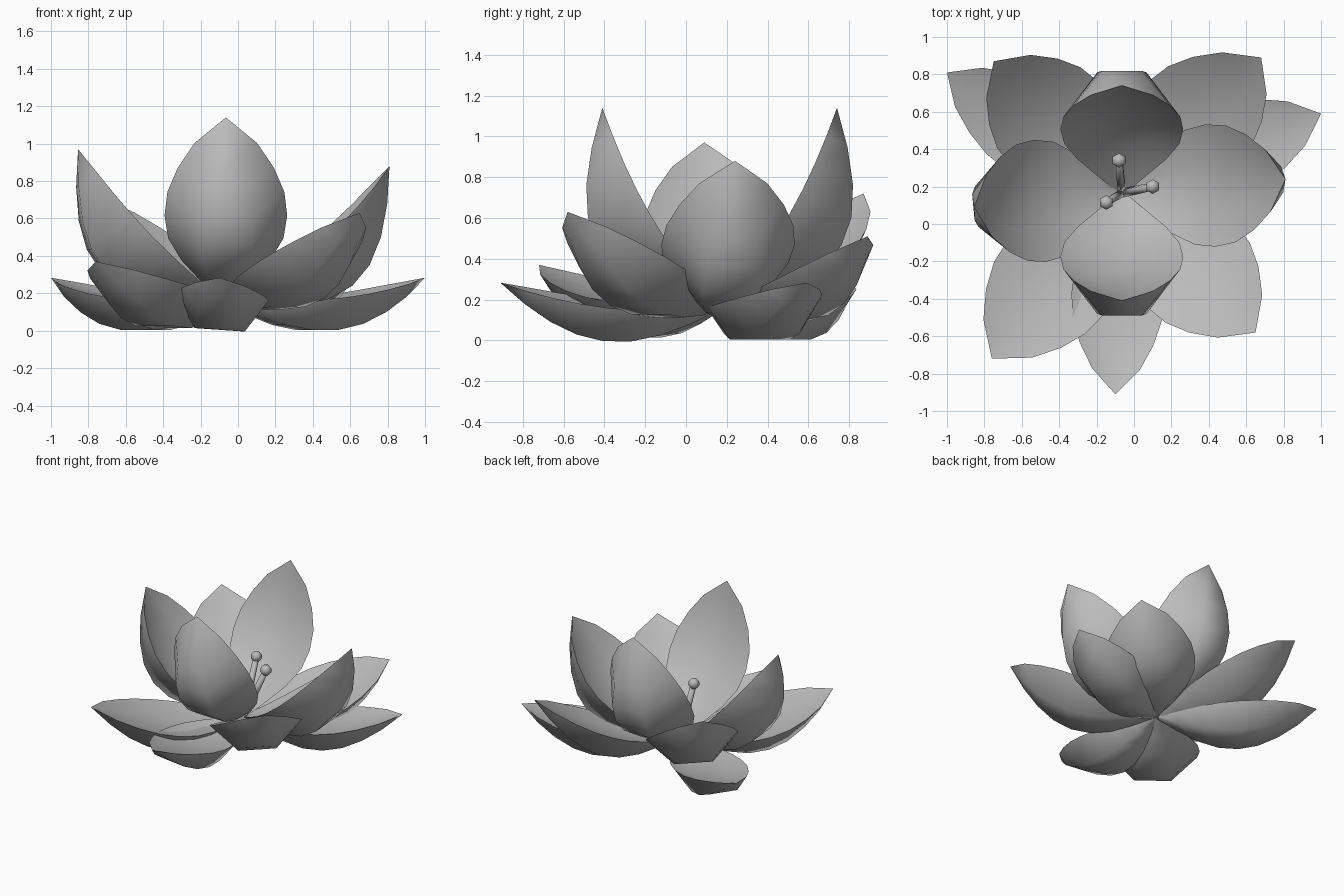
import bpy, bmesh, math
from mathutils import Vector

if "Cube" in bpy.data.objects:
    bpy.data.objects.remove(bpy.data.objects["Cube"])

grey = bpy.data.materials.new("soft grey")
grey.diffuse_color = (0.5, 0.5, 0.5, 1)
grey.use_nodes = True
grey.node_tree.nodes["Principled BSDF"].inputs["Base Color"].default_value = grey.diffuse_color

CENTRE = Vector((-0.065, 0.165, 0.15))
# half width of a petal from its base to its tip, in equal steps
WIDTHS = [0.02, 0.13, 0.235, 0.305, 0.325, 0.31, 0.255, 0.165, 0.0]


def finish(bm, name):
    mesh = bpy.data.meshes.new(name)
    bm.to_mesh(mesh)
    bm.free()
    mesh.materials.append(grey)
    for p in mesh.polygons:
        p.use_smooth = True
    obj = bpy.data.objects.new(name, mesh)
    bpy.context.collection.objects.link(obj)


def petal(name, tip, width, floor, rim, depth, inside, roll=0):
    """Solid petal: deep three-facet underside and a shallow cupped upper side."""
    axis = Vector(tip) - CENTRE
    side = Vector((-axis.y, axis.x, 0)).normalized()
    out = axis.cross(side).normalized() * -1
    r = math.radians(roll)
    side, out = (side * math.cos(r) + out * math.sin(r),
                 out * math.cos(r) - side * math.sin(r))
    bm = bmesh.new()
    last = len(WIDTHS) - 1
    # the two sides share no vertices, which keeps the rim crisp
    for deep, upper in ((depth, False), (inside, True)):
        rows = []
        for i, w in enumerate(WIDTHS):
            t = i / last
            mid = CENTRE + axis * t
            if i == last:
                rows.append([bm.verts.new(mid)] * 4)
                break
            bulge = math.sin(math.pi * t) ** 0.95
            k = w / max(WIDTHS)
            rows.append([bm.verts.new(mid + side * (s * k) + out * (d * bulge))
                         for s, d in ((-width, rim), (-floor, deep),
                                      (floor, deep), (width, rim))])
        for a, b in zip(rows, rows[1:]):
            for j in range(3):
                quad = list(dict.fromkeys([a[j], a[j + 1], b[j + 1], b[j]]))
                face = bm.faces.new(quad)
                face.normal_update()
                if (face.normal.dot(out) < 0) != upper:
                    face.normal_flip()
    finish(bm, name)


# inner ring: four upright, deep petals
for name, tip in (("front", (-0.065, -0.41, 1.14)), ("back", (-0.065, 0.74, 1.14)),
                  ("left", (-0.855, 0.09, 0.97)), ("right", (0.81, 0.24, 0.88))):
    petal("inner_petal_" + name, tip, 0.328, 0.138, 0.06, 0.357, 0.13)

# middle ring: four diagonal petals
for name, tip, roll in (("back_left", (-0.75, 0.87, 0.72), 0),
                        ("back_right", (0.68, 0.89, 0.51), -8),
                        ("front_left", (-0.76, -0.72, 0.37), 0),
                        ("front_right", (0.65, -0.58, 0.63), 0)):
    petal("middle_petal_" + name, tip, 0.325, 0.135, 0.05, 0.24, 0.09, roll)

# outer ring: three low, narrow petals
for name, tip, roll in (("left", (-1.0, 0.81, 0.283), 0),
                        ("right", (1.0, 0.59, 0.283), 0),
                        ("front", (-0.10, -0.91, 0.283), 4)):
    petal("outer_petal_" + name, tip, 0.25, 0.135, 0.04, 0.213, 0.075, roll)

# stamens: thin stems with a round head
for i, tip in enumerate(((-0.08, 0.34, 0.54), (0.10, 0.20, 0.535), (-0.148, 0.115, 0.565))):
    tip = Vector(tip)
    axis = tip - CENTRE
    bm = bmesh.new()
    stem = bmesh.ops.create_cone(bm, cap_ends=True, segments=6, radius1=0.026,
                                 radius2=0.021, depth=axis.length)["verts"]
    turn = Vector((0, 0, 1)).rotation_difference(axis).to_matrix()
    bmesh.ops.rotate(bm, verts=stem, matrix=turn)
    bmesh.ops.translate(bm, verts=stem, vec=(CENTRE + tip) / 2)
    head = bmesh.ops.create_uvsphere(bm, u_segments=6, v_segments=5, radius=0.041)["verts"]
    bmesh.ops.translate(bm, verts=head, vec=tip)
    finish(bm, "stamen_%d" % (i + 1))
